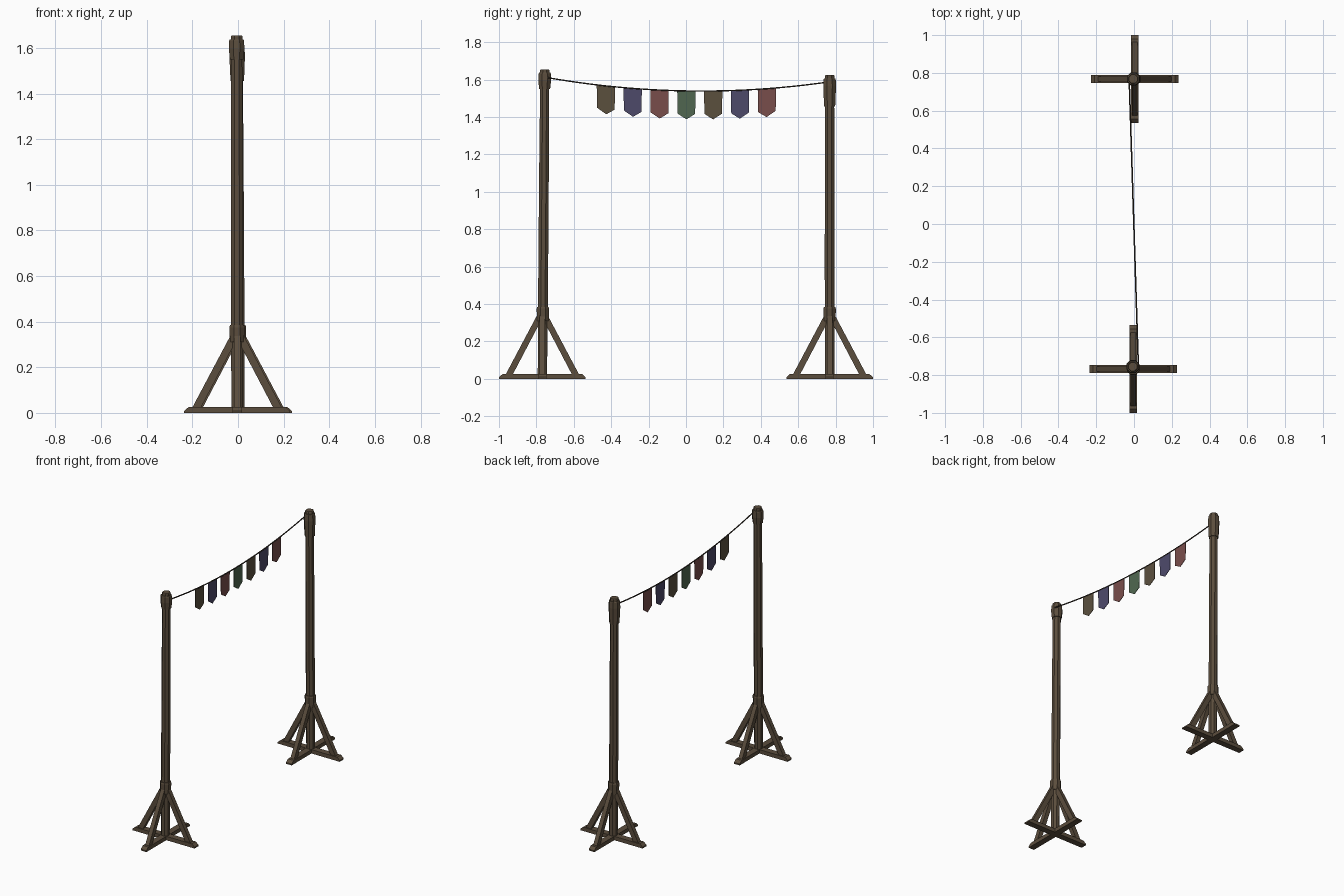
import bpy, bmesh, math
from mathutils import Vector

if "Cube" in bpy.data.objects:
    bpy.data.objects.remove(bpy.data.objects["Cube"])


def material(name, color):
    m = bpy.data.materials.new(name)
    m.diffuse_color = (*color, 1)
    m.use_nodes = True
    m.node_tree.nodes["Principled BSDF"].inputs["Base Color"].default_value = m.diffuse_color
    return m


WOOD = material("weathered wood", (0.105, 0.075, 0.047))
ROPE = material("dark rope", (0.04, 0.03, 0.022))
BROWN = material("brown cloth", (0.105, 0.08, 0.048))
BLUE = material("blue cloth", (0.075, 0.068, 0.145))
RED = material("red cloth", (0.19, 0.075, 0.07))
GREEN = material("green cloth", (0.08, 0.135, 0.08))


def finish(name, bm, mat):
    bmesh.ops.recalc_face_normals(bm, faces=bm.faces)
    me = bpy.data.meshes.new(name)
    bm.to_mesh(me)
    bm.free()
    me.materials.append(mat)
    ob = bpy.data.objects.new(name, me)
    bpy.context.collection.objects.link(ob)
    return ob


def turned(name, rings, sides=8):
    """Vertical faceted post through rings of (x, y, z, radius)."""
    bm = bmesh.new()
    loops = []
    for x, y, z, r in rings:
        loops.append([bm.verts.new((x + r * math.cos(a), y + r * math.sin(a), z))
                      for a in [(i + 0.5) * math.tau / sides for i in range(sides)]])
    for a, b in zip(loops, loops[1:]):
        for i in range(sides):
            j = (i + 1) % sides
            bm.faces.new((a[i], a[j], b[j], b[i]))
    bm.faces.new(loops[0])
    bm.faces.new(loops[-1])
    return finish(name, bm, WOOD)


def prism(name, profile, origin, u, w, half, mat):
    """Profile in the plane of u and z, extruded both ways along w."""
    bm = bmesh.new()
    a, b = [[bm.verts.new(origin + u * p + Vector((0, 0, q)) + w * s) for p, q in profile]
            for s in (-half, half)]
    bm.faces.new(a)
    bm.faces.new(b)
    n = len(profile)
    for i in range(n):
        j = (i + 1) % n
        bm.faces.new((a[i], a[j], b[j], b[i]))
    return finish(name, bm, mat)


X, Y = Vector((1, 0, 0)), Vector((0, 1, 0))
BEAM = [(-0.232, 0), (0.232, 0), (0.232, 0.009), (0.212, 0.026), (-0.212, 0.026), (-0.232, 0.009)]
BRACE = [(0.197, 0.022), (0.159, 0.022), (0.0, 0.325), (0.0, 0.36), (0.022, 0.352)]


def stand(side, base, top, height, cap_low):
    bx, by = base

    def ring(z, r):
        t = z / height
        return (bx + (top[0] - bx) * t, by + (top[1] - by) * t, z, r)

    # Pole with its lower collar, top cap and end knob
    turned(side + "_pole", [ring(0.0, 0.027), ring(0.6, 0.0285), ring(1.1, 0.028),
                            ring(height - 0.01, 0.026)])
    turned(side + "_collar", [ring(0.31, 0.034), ring(0.375, 0.036), ring(0.385, 0.033)])
    turned(side + "_cap", [ring(cap_low, 0.032), ring(height - 0.06, 0.037),
                           ring(height - 0.022, 0.035), ring(height - 0.018, 0.032)])
    turned(side + "_knob", [ring(height - 0.03, 0.027), ring(height - 0.004, 0.027),
                            ring(height, 0.024)])
    # Crossed feet and four diagonal braces
    o = Vector((bx, by, 0))
    for u, w, label in ((X, Y, "cross"), (Y, X, "long")):
        prism(f"{side}_{label}_foot", BEAM, o, u, w, 0.021, WOOD)
        for s in (-1, 1):
            prism(f"{side}_{label}_brace", BRACE, o, u * s, w, 0.014, WOOD)


stand("front", (-0.004, -0.768), (-0.006, -0.755), 1.655, 1.55)
stand("back", (0.004, 0.768), (-0.004, 0.768), 1.625, 1.455)


# Sagging rope
def rope_point(y):
    t = (y + 0.75) / 1.51
    z = 1.612 + (1.587 - 1.612) * t - 0.06 * 4 * t * (1 - t)
    return Vector((-0.032 * y - 0.001, y, z))


curve = bpy.data.curves.new("rope", 'CURVE')
curve.dimensions = '3D'
curve.bevel_depth = 0.004
curve.bevel_resolution = 1
curve.use_fill_caps = True
spline = curve.splines.new('POLY')
N = 24
spline.points.add(N)
for i in range(N + 1):
    spline.points[i].co = (*rope_point(-0.75 + 1.51 * i / N), 1)
curve.materials.append(ROPE)
rope = bpy.data.objects.new("rope", curve)
bpy.context.collection.objects.link(rope)

# Pennants hanging from the rope
for i, mat in enumerate((BROWN, BLUE, RED, GREEN, BROWN, BLUE, RED)):
    y = (i - 3) * 0.1435 + 0.002
    p = rope_point(y)
    rise = rope_point(y + 0.048).z - rope_point(y - 0.048).z
    e = rise / 2
    outline = [(-0.049, -e), (0.049, e), (0.047, e - 0.122), (-e * 0.5, -0.152), (-0.047, -e - 0.122)]
    prism("pennant", outline, p, Vector((-0.032, 1, 0)), X, 0.0015, mat)
